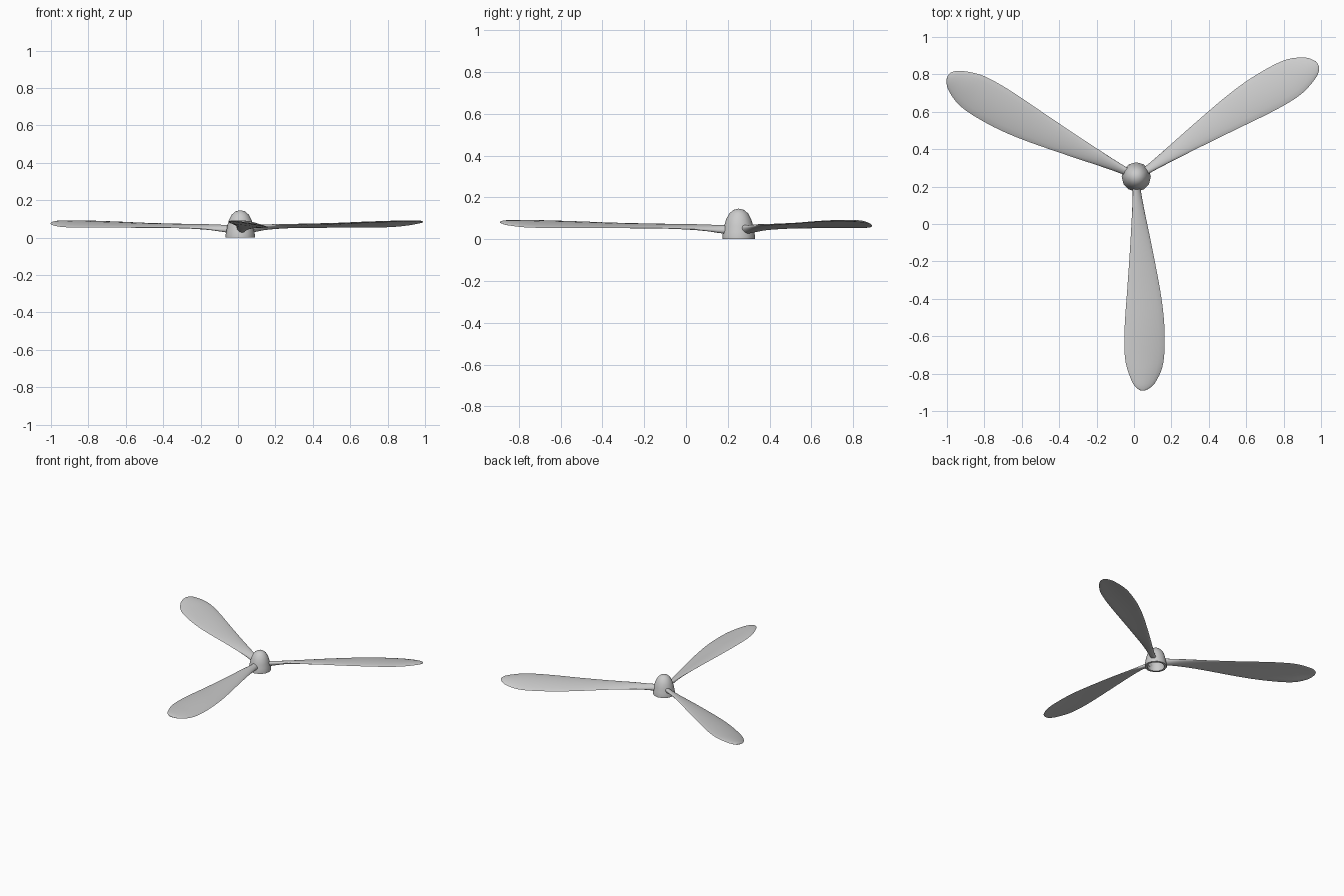
import bpy, bmesh, math

if "Cube" in bpy.data.objects:
    bpy.data.objects.remove(bpy.data.objects["Cube"])

CX, CY = 0.012, 0.252          # hub axis
HUB_SIDES, BLADE_SIDES, STEPS = 12, 16, 3


def make_object(name, bm, angle):
    bmesh.ops.recalc_face_normals(bm, faces=bm.faces)
    mesh = bpy.data.meshes.new(name)
    bm.to_mesh(mesh)
    bm.free()
    ob = bpy.data.objects.new(name, mesh)
    bpy.context.collection.objects.link(ob)
    ob.location = (CX, CY, 0)
    bpy.ops.object.select_all(action='DESELECT')
    ob.select_set(True)
    bpy.context.view_layer.objects.active = ob
    bpy.ops.object.shade_smooth_by_angle(angle=math.radians(angle))
    return ob


def bridge(bm, a, b):
    n = len(a)
    for i in range(n):
        bm.faces.new((a[i], a[(i + 1) % n], b[(i + 1) % n], b[i]))


def smooth_rows(rows, steps):
    # Catmull-Rom interpolation of the blade stations
    out = []
    for i in range(len(rows) - 1):
        p0, p1, p2 = rows[max(i - 1, 0)], rows[i], rows[i + 1]
        p3 = rows[min(i + 2, len(rows) - 1)]
        for s in range(steps):
            t = s / steps
            out.append([0.5 * (2 * b + (c - a) * t + (2 * a - 5 * b + 4 * c - d) * t * t
                               + (3 * b - a - 3 * c + d) * t ** 3)
                        for a, b, c, d in zip(p0, p1, p2, p3)])
    return out + [rows[-1]]


# Hollow spinner hub: outer dome, bottom rim, inner cup
outer = [(0.025, 0.140), (0.045, 0.123), (0.060, 0.095), (0.069, 0.065),
         (0.074, 0.035), (0.078, 0.018), (0.078, 0.0)]
inner = [(0.062, 0.0), (0.060, 0.035), (0.055, 0.065), (0.045, 0.092), (0.025, 0.120)]
bm = bmesh.new()
rings = []
for r, z in outer + inner:
    rings.append([bm.verts.new((r * math.cos(2 * math.pi * i / HUB_SIDES),
                                r * math.sin(2 * math.pi * i / HUB_SIDES), z))
                  for i in range(HUB_SIDES)])
for a, b in zip(rings, rings[1:]):
    bridge(bm, a, b)
for ring, z in ((rings[0], 0.146), (rings[-1], 0.128)):
    tip = bm.verts.new((0, 0, z))
    for i in range(HUB_SIDES):
        bm.faces.new((ring[i], ring[(i + 1) % HUB_SIDES], tip))
make_object("spinner_hub", bm, 50)

# Blade stations: radius, left edge, right edge, mid height, pitch drop, thickness, camber
stations = [
    (0.055, -0.019, 0.023, 0.046, 0.012, 0.042, 0.000),
    (0.100, -0.019, 0.029, 0.049, 0.016, 0.034, 0.000),
    (0.200, -0.023, 0.048, 0.056, 0.018, 0.022, 0.002),
    (0.380, -0.033, 0.085, 0.061, 0.017, 0.014, 0.004),
    (0.600, -0.048, 0.127, 0.064, 0.022, 0.012, 0.006),
    (0.750, -0.059, 0.147, 0.067, 0.027, 0.012, 0.008),
    (0.870, -0.064, 0.152, 0.069, 0.031, 0.012, 0.009),
    (0.970, -0.060, 0.148, 0.071, 0.033, 0.012, 0.009),
    (1.040, -0.044, 0.132, 0.073, 0.030, 0.012, 0.009),
    (1.105, -0.017, 0.098, 0.077, 0.020, 0.011, 0.006),
    (1.132, 0.006, 0.068, 0.080, 0.010, 0.008, 0.002),
    (1.142, 0.024, 0.046, 0.081, 0.003, 0.004, 0.000),
]


def make_blade(name, turn):
    bm = bmesh.new()
    rings = []
    for r, u0, u1, zc, drop, thick, camber in smooth_rows(stations, STEPS):
        ring = []
        for i in range(BLADE_SIDES):
            a = 2 * math.pi * i / BLADE_SIDES
            c, s = math.cos(a), math.sin(a)
            u = (u0 + u1) / 2 - (u1 - u0) / 2 * c
            z = zc + drop / 2 * c + thick / 2 * s + camber * s * s
            ring.append(bm.verts.new((u, -r, z)))
        rings.append(ring)
    for a, b in zip(rings, rings[1:]):
        bridge(bm, a, b)
    bm.faces.new(rings[0])
    bm.faces.new(rings[-1])
    make_object(name, bm, 60).rotation_euler.z = turn


# Three blades around the hub
for k in range(3):
    make_blade(f"blade_{k + 1}", k * 2 * math.pi / 3)
